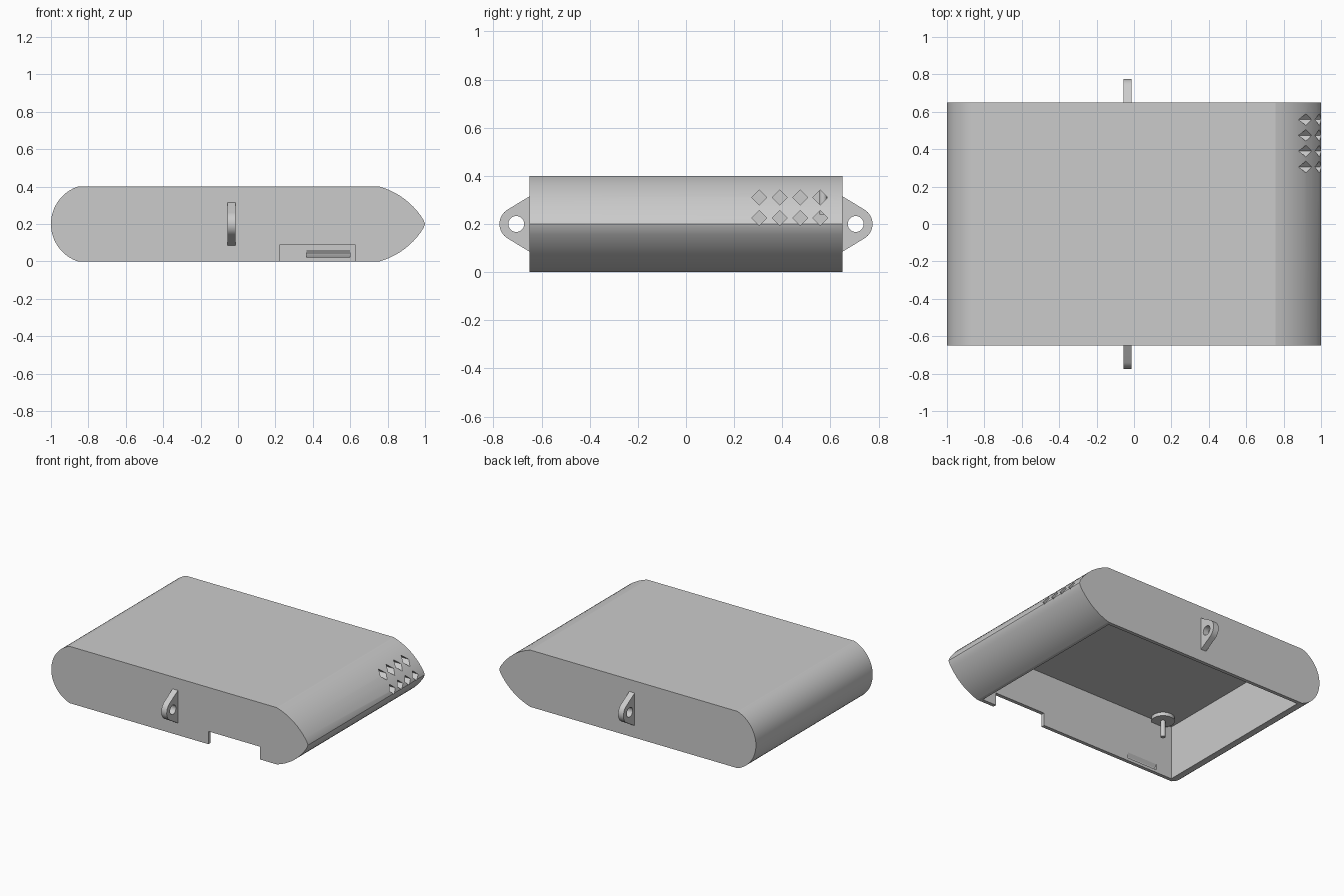
import bpy
import bmesh
import math
from mathutils import Vector

cube = bpy.data.objects.get("Cube")
if cube:
    bpy.data.objects.remove(cube, do_unlink=True)

grey = bpy.data.materials.new("plain_grey")
grey.use_nodes = True
grey.diffuse_color = (0.6, 0.6, 0.6, 1)
grey.node_tree.nodes["Principled BSDF"].inputs["Base Color"].default_value = (0.6, 0.6, 0.6, 1)


def arc(p, q, sag, n):
    """Points of an arc from p to q bulging left by sag."""
    p, q = Vector(p), Vector(q)
    half = (q - p).length / 2
    d = (q - p).normalized()
    left = Vector((-d.y, d.x))
    r = (half * half + sag * sag) / (2 * sag)
    centre = (p + q) / 2 - left * (r - sag)
    a = 2 * math.atan(sag / half)
    angles = [-a + 2 * a * i / n for i in range(n + 1)]
    return [tuple(centre + r * (d * math.sin(t) + left * math.cos(t))) for t in angles]


def add_prism(bm, pts, axis, lo, hi):
    """Extrude a 2D outline along x, y or z."""
    def place(p, h):
        return {"x": (h, p[0], p[1]), "y": (p[0], h, p[1]), "z": (p[0], p[1], h)}[axis]
    a = [bm.verts.new(place(p, lo)) for p in pts]
    b = [bm.verts.new(place(p, hi)) for p in pts]
    bm.faces.new(a)
    bm.faces.new(b[::-1])
    for i in range(len(pts)):
        j = (i + 1) % len(pts)
        bm.faces.new((a[i], b[i], b[j], a[j]))


def make(name, prisms):
    bm = bmesh.new()
    for p in prisms:
        add_prism(bm, *p)
    bmesh.ops.recalc_face_normals(bm, faces=bm.faces)
    mesh = bpy.data.meshes.new(name)
    bm.to_mesh(mesh)
    bm.free()
    mesh.materials.append(grey)
    ob = bpy.data.objects.new(name, mesh)
    bpy.context.collection.objects.link(ob)
    return ob


def activate(ob):
    bpy.ops.object.select_all(action="DESELECT")
    ob.select_set(True)
    bpy.context.view_layer.objects.active = ob


def cut(ob, name, prisms):
    cutter = make(name, prisms)
    cutter.hide_render = True
    mod = ob.modifiers.new(name, "BOOLEAN")
    mod.operation = "DIFFERENCE"
    mod.solver = "EXACT"
    mod.object = cutter
    activate(ob)
    bpy.ops.object.modifier_apply(modifier=mod.name)
    bpy.data.objects.remove(cutter, do_unlink=True)


def smooth(ob, angle):
    activate(ob)
    bpy.ops.object.shade_smooth_by_angle(angle=math.radians(angle))


def rect(x0, x1, y0, y1):
    return [(x0, y0), (x1, y0), (x1, y1), (x0, y1)]


def circle(x, y, r, n=32):
    return [(x + r * math.cos(math.tau * i / n), y + r * math.sin(math.tau * i / n)) for i in range(n)]


# Case: rounded end, pointed end, flat top and bottom
outline = arc((-0.857, 0), (-0.857, 0.4), 0.143, 24)
outline += arc((0.757, 0.4), (0.993, 0.22), 0.028, 10)
outline += [(1, 0.2)]
outline += arc((0.993, 0.18), (0.757, 0), 0.028, 10)
case = make("case_shell", [(outline, "y", -0.65, 0.65)])

# Open cavity below and notch in the front wall
cut(case, "cavity", [(rect(-0.835, 0.735, -0.625, 0.625), "z", -0.1, 0.38)])
cut(case, "front_notch", [(rect(0.225, 0.625, -0.1, 0.09), "y", -0.7, -0.6)])

# Diamond vents through the pointed end
vents = []
for y in (0.305, 0.39, 0.474, 0.558):
    for z in (0.225, 0.31):
        vents.append((circle(y, z, 0.031, 4), "x", 0.7, 1.1))
cut(case, "vents", vents)

# Snap grooves inside the long walls
groove = [(0.6, 0.02), (0.6, 0.06), (0.625, 0.06), (0.64, 0.038), (0.64, 0.028), (0.625, 0.02)]
front_groove = [(-y, z) for y, z in groove]
cut(case, "snap_grooves", [
    (groove, "x", 0.365, 0.6),
    (groove, "x", -0.71, -0.475),
    (front_groove, "x", -0.71, -0.475),
])
smooth(case, 15)

# Strap lugs with eyelets, front and back
for name, s in (("front_lug", -1), ("back_lug", 1)):
    c, r = 0.705, 0.07
    tip = [(c + r * math.cos(t), 0.2 + r * math.sin(t))
           for t in (math.radians(-60 + 7.5 * i) for i in range(17))]
    side = [(0.64, 0.085), (0.65, 0.085)] + tip + [(0.65, 0.315), (0.64, 0.315)]
    lug = make(name, [([(s * y, z) for y, z in side], "x", -0.055, -0.013)])
    cut(lug, "eyelet", [(circle(s * c, 0.2, 0.033), "x", -0.1, 0.1)])
    smooth(lug, 20)

# Flanged mounting pegs under the ceiling
for end, x in (("right", -0.72), ("left", 0.65)):
    for side, y in (("front", -0.57), ("back", 0.57)):
        flange = make(f"{side}_{end}_peg_flange", [(circle(x, y, 0.075), "z", 0.355, 0.385)])
        peg = make(f"{side}_{end}_peg", [(circle(x, y, 0.016, 20), "z", 0.24, 0.36)])
        smooth(flange, 30)
        smooth(peg, 30)
